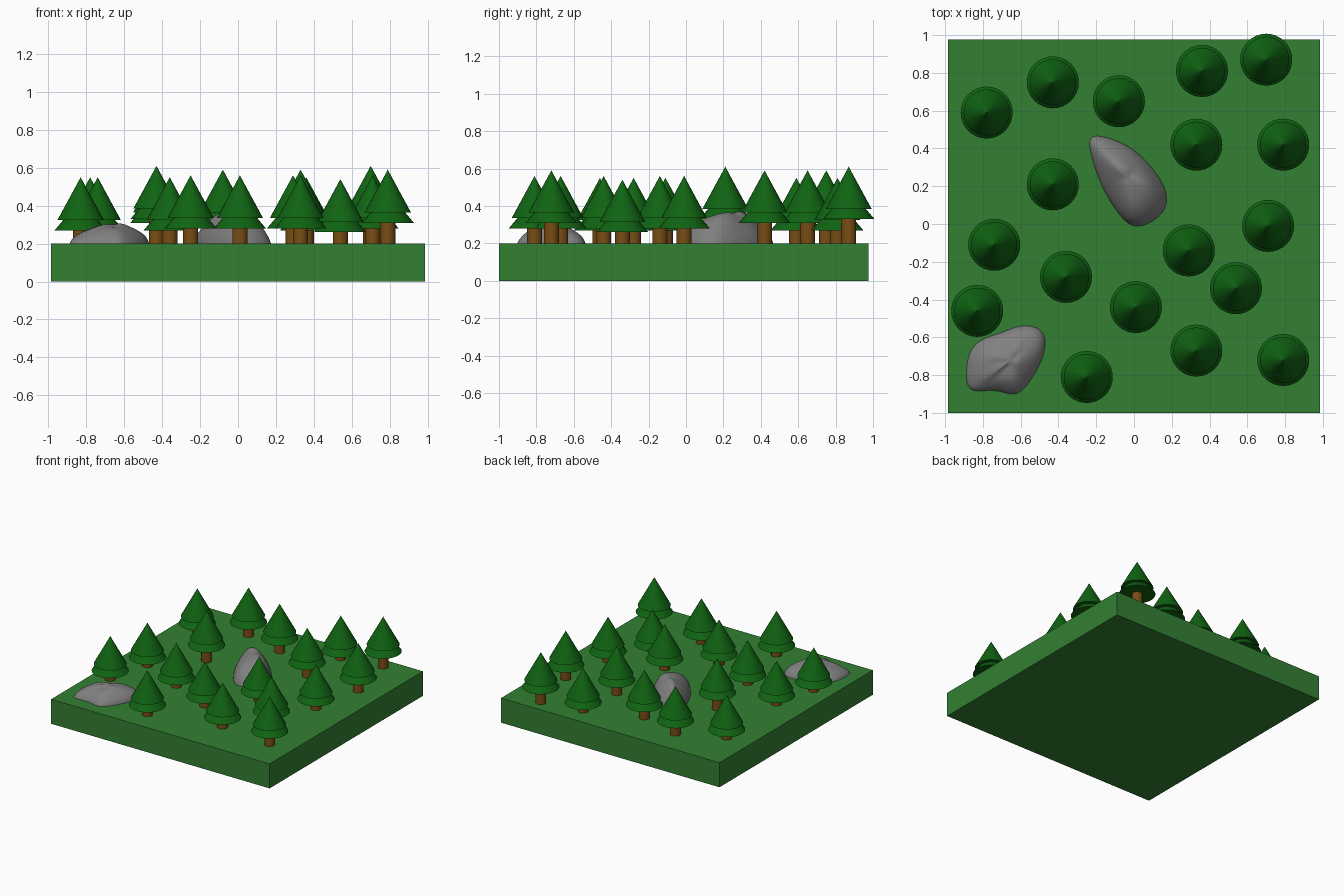
import bpy, bmesh, random
from mathutils import Vector, Matrix

random.seed(4)
if "Cube" in bpy.data.objects:
    bpy.data.objects.remove(bpy.data.objects["Cube"], do_unlink=True)


def material(name, rgb):
    mat = bpy.data.materials.new(name)
    mat.use_nodes = True
    colour = (*rgb, 1)
    mat.diffuse_color = colour
    mat.node_tree.nodes["Principled BSDF"].inputs["Base Color"].default_value = colour
    return mat


grass = material("grass green", (0.033, 0.216, 0.033))
needles = material("dark needle green", (0.005, 0.127, 0.006))
bark = material("bark brown", (0.19, 0.075, 0.007))
stone = material("stone grey", (0.216, 0.216, 0.216))


def to_mesh(bm, name, mat):
    bmesh.ops.recalc_face_normals(bm, faces=bm.faces)
    mesh = bpy.data.meshes.new(name)
    bm.to_mesh(mesh)
    bm.free()
    mesh.materials.append(mat)
    return mesh


def place(name, mesh, location=(0, 0, 0)):
    obj = bpy.data.objects.new(name, mesh)
    obj.location = location
    bpy.context.collection.objects.link(obj)
    return obj


def add_cone(bm, bottom_z, top_z, bottom_radius, top_radius, sides=32):
    bmesh.ops.create_cone(
        bm, cap_ends=True, segments=sides,
        radius1=bottom_radius, radius2=top_radius, depth=top_z - bottom_z,
        matrix=Matrix.Translation((0, 0, (bottom_z + top_z) / 2)))


# Ground slab
bm = bmesh.new()
bmesh.ops.create_cube(bm, size=1, matrix=Matrix.Translation((0, -0.012, 0.1))
                      @ Matrix.Diagonal((1.97, 1.975, 0.2, 1)))
place("ground_slab", to_mesh(bm, "ground_slab", grass))

# Shared tree meshes, with the origin at the tip of the tree
bm = bmesh.new()
add_cone(bm, -0.225, 0, 0.122, 0)
add_cone(bm, -0.28, -0.2, 0.1375, 0.07)
foliage = to_mesh(bm, "foliage", needles)
bm = bmesh.new()
add_cone(bm, -0.44, -0.21, 0.04, 0.04, 24)
trunk = to_mesh(bm, "trunk", bark)
for poly in trunk.polygons:
    poly.use_smooth = len(poly.vertices) == 4

# Trees: x, y, tip height
trees = [
    (-0.43, 0.75, 0.59), (-0.78, 0.59, 0.55), (-0.08, 0.65, 0.59),
    (0.36, 0.81, 0.55), (0.7, 0.87, 0.61), (0.33, 0.42, 0.59),
    (0.79, 0.42, 0.59), (-0.43, 0.21, 0.61), (-0.74, -0.11, 0.55),
    (-0.36, -0.28, 0.55), (0.29, -0.14, 0.56), (0.71, -0.01, 0.56),
    (0.01, -0.44, 0.56), (0.54, -0.34, 0.54), (-0.25, -0.81, 0.56),
    (0.33, -0.67, 0.56), (0.79, -0.72, 0.59), (-0.83, -0.46, 0.55),
]
for number, tip in enumerate(trees, 1):
    place(f"tree_foliage_{number}", foliage, tip)
    place(f"tree_trunk_{number}", trunk, tip)


def boulder(name, outline, peak, shoulder):
    """Stack shrinking copies of an outline up to a peak, then round them off."""
    bm = bmesh.new()
    peak = Vector(peak)
    rise = peak.z - 0.2
    levels = [(1.03, 0.15), (1.03, 0.205), (0.9, 0.2 + rise * shoulder),
              (0.6, 0.2 + rise * 0.8), (0.25, 0.2 + rise * 1.03)]
    rings = []
    for scale, z in levels:
        ring = []
        for x, y in outline:
            bump = random.uniform(-0.018, 0.018) if z > 0.21 else 0
            ring.append(bm.verts.new((peak.x + (x - peak.x) * scale,
                                      peak.y + (y - peak.y) * scale, z + bump)))
        rings.append(ring)
    count = len(outline)
    for low, high in zip(rings, rings[1:]):
        for i in range(count):
            j = (i + 1) % count
            bm.faces.new((low[i], low[j], high[j], high[i]))
    tip = bm.verts.new(peak)
    for i in range(count):
        bm.faces.new((rings[-1][i], rings[-1][(i + 1) % count], tip))
    bm.faces.new(rings[0])
    mesh = to_mesh(bm, name, stone)
    for poly in mesh.polygons:
        poly.use_smooth = True
    obj = place(name, mesh)
    obj.modifiers.new("rounding", "SUBSURF").levels = 2
    obj.modifiers["rounding"].render_levels = 2


# Boulders
boulder("tall_boulder", [
    (-0.24, 0.46), (-0.18, 0.47), (-0.03, 0.42), (0.07, 0.33), (0.17, 0.2),
    (0.18, 0.08), (0.08, 0), (-0.01, -0.02), (-0.08, 0.05), (-0.17, 0.19),
    (-0.23, 0.37)], (-0.03, 0.25, 0.36), 0.4)
boulder("flat_boulder", [
    (-0.89, -0.78), (-0.87, -0.66), (-0.79, -0.6), (-0.7, -0.58), (-0.6, -0.53),
    (-0.48, -0.55), (-0.46, -0.66), (-0.53, -0.81), (-0.62, -0.92),
    (-0.7, -0.88), (-0.79, -0.88), (-0.88, -0.89)], (-0.65, -0.72, 0.3), 0.35)
